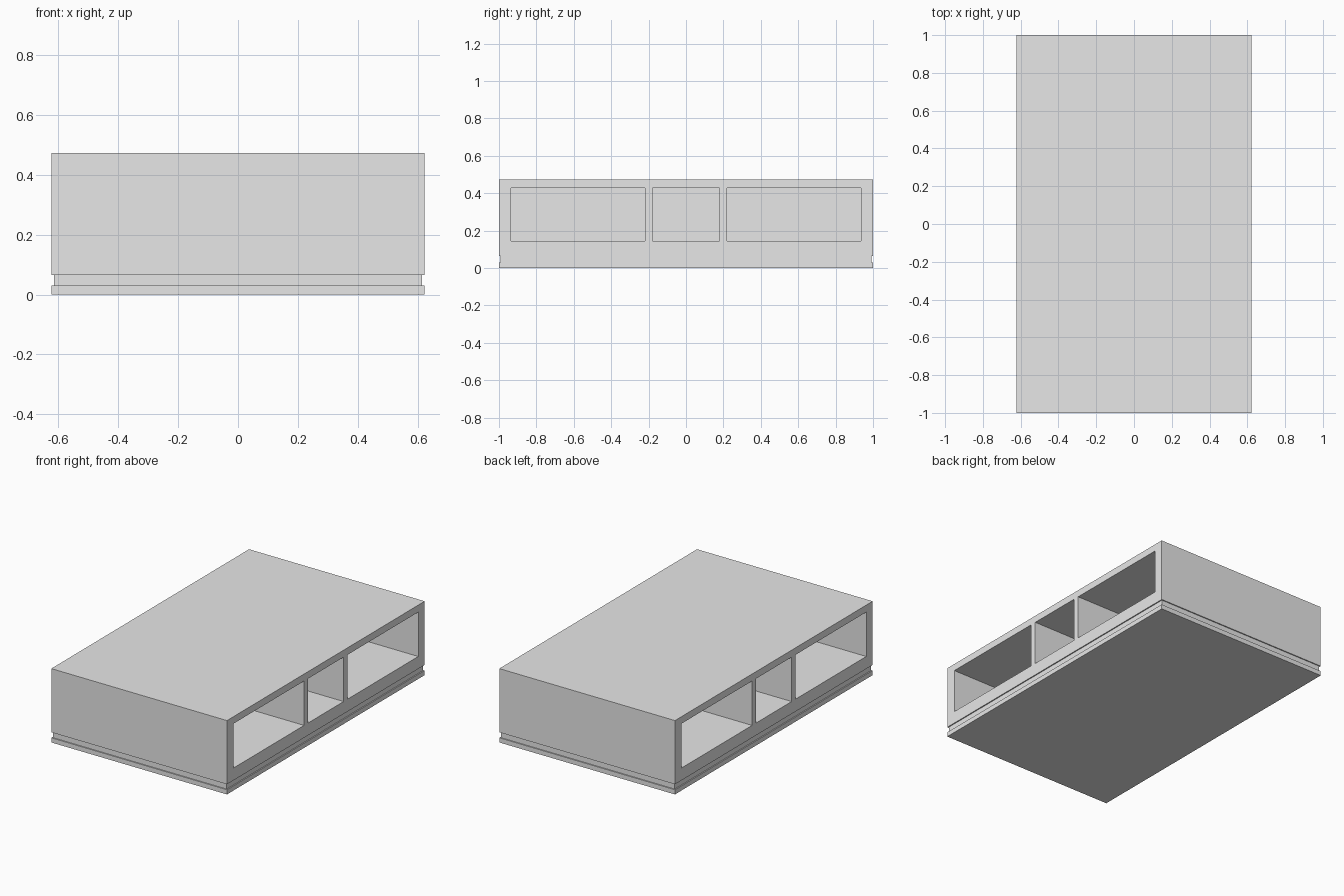
import bpy

default = bpy.data.objects.get("Cube")
if default:
    bpy.data.objects.remove(default, do_unlink=True)

HALF_X, HALF_Y = 0.622, 1.0
BASE_TOP, BODY_BOTTOM, TOP = 0.03, 0.065, 0.473
INSET = 0.007          # setback of the recessed band
DIVIDER = 0.02         # half thickness of the central wall

grey = bpy.data.materials.new("light_grey")
grey.use_nodes = True
colour = (0.8, 0.8, 0.8, 1.0)
grey.diffuse_color = colour
grey.node_tree.nodes["Principled BSDF"].inputs["Base Color"].default_value = colour


def box(name, low, high):
    """Axis-aligned box between two corners."""
    centre = [(a + b) / 2 for a, b in zip(low, high)]
    size = [b - a for a, b in zip(low, high)]
    bpy.ops.mesh.primitive_cube_add(size=1, location=centre)
    obj = bpy.context.object
    obj.name = name
    obj.scale = size
    bpy.ops.object.transform_apply(location=True, rotation=False, scale=True)
    obj.data.materials.append(grey)
    return obj


def slab(name, inset, z0, z1):
    """Centred slab with its sides set in by the given amount."""
    x, y = HALF_X - inset, HALF_Y - inset
    return box(name, (-x, -y, z0), (x, y, z1))


# Base plate, recessed band and main body
slab("base_plate", 0, 0, BASE_TOP)
slab("recessed_band", INSET, BASE_TOP, BODY_BOTTOM)
body = slab("storage_body", 0, BODY_BOTTOM, TOP)

# Three compartments open to each long side, back to back on a central wall
for side in (-1, 1):
    for y0, y1 in ((-0.935, -0.22), (-0.18, 0.18), (0.22, 0.935)):
        xs = sorted((side * DIVIDER, side * (HALF_X + 0.1)))
        cutter = box("compartment_cutter", (xs[0], y0, 0.144), (xs[1], y1, 0.428))
        cutter.hide_render = True
        cut = body.modifiers.new("compartment", "BOOLEAN")
        cut.operation = "DIFFERENCE"
        cut.solver = "EXACT"
        cut.object = cutter
        bpy.context.view_layer.objects.active = body
        bpy.ops.object.modifier_apply(modifier=cut.name)
        bpy.data.objects.remove(cutter, do_unlink=True)
